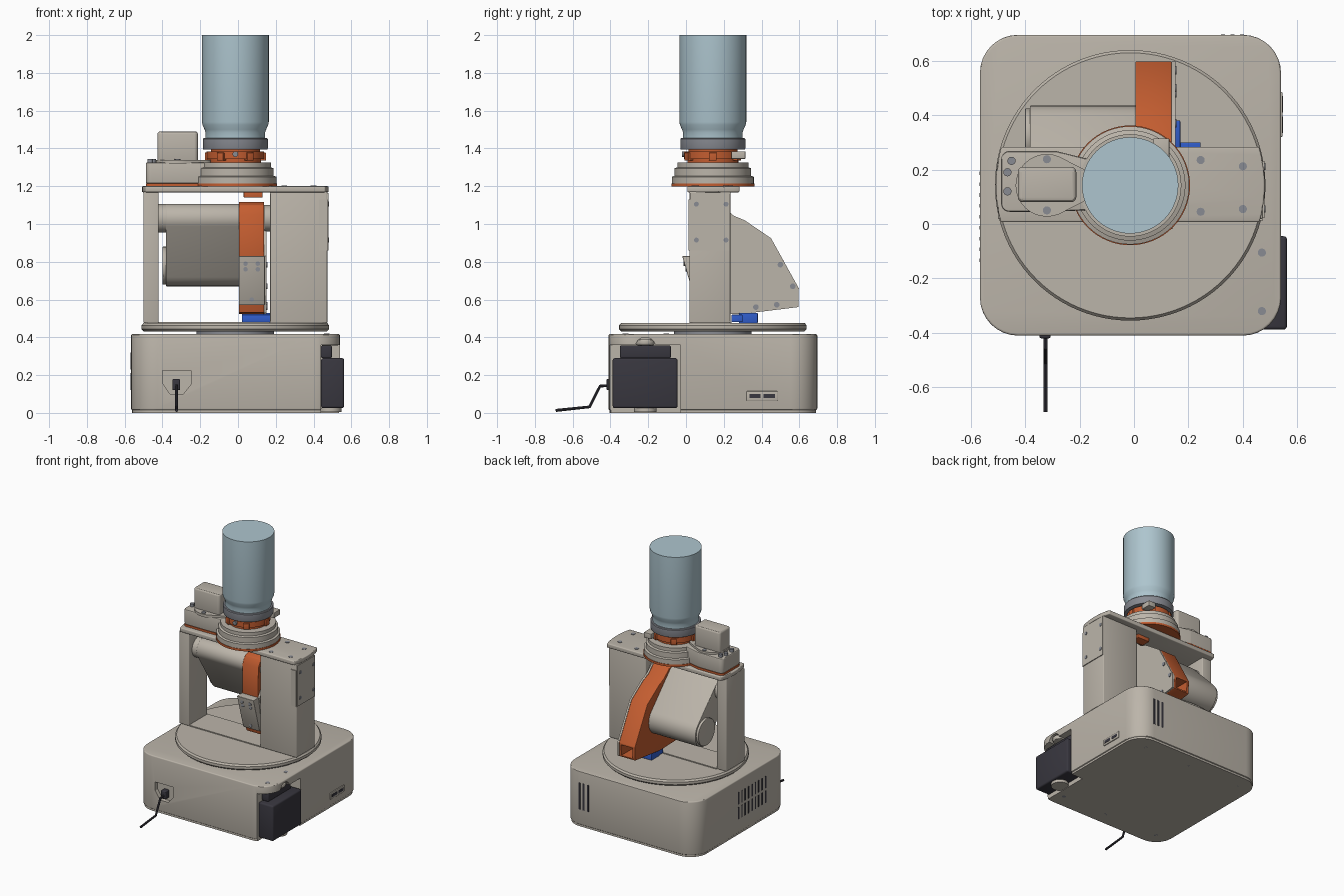
import bpy, bmesh, math
from mathutils import Vector, Matrix
from mathutils.geometry import convex_hull_2d

if "Cube" in bpy.data.objects:
    bpy.data.objects.remove(bpy.data.objects["Cube"])

def material(name, rgb):
    m = bpy.data.materials.new(name)
    m.use_nodes = True
    m.diffuse_color = (*rgb, 1)
    m.node_tree.nodes["Principled BSDF"].inputs["Base Color"].default_value = (*rgb, 1)
    return m

beige = material("warm beige", (0.50, 0.46, 0.40))
orange = material("burnt orange", (0.55, 0.11, 0.03))
glass = material("pale blue", (0.42, 0.56, 0.62))
grey = material("steel grey", (0.25, 0.26, 0.29))
black = material("charcoal", (0.04, 0.038, 0.05))
blue = material("bright blue", (0.03, 0.11, 0.60))

CX, CY = -0.014, 0.142   # turntable axis
parts, cutters = [], []

def finish(name, bm, mat, bevel=0):
    bmesh.ops.recalc_face_normals(bm, faces=bm.faces)
    me = bpy.data.meshes.new(name)
    bm.to_mesh(me)
    bm.free()
    ob = bpy.data.objects.new(name, me)
    bpy.context.collection.objects.link(ob)
    me.materials.append(mat)
    if bevel:
        b = ob.modifiers.new("Bevel", "BEVEL")
        b.width, b.segments, b.limit_method = bevel, 3, "ANGLE"
    parts.append(ob)
    return ob

def prism(name, pts, axis, lo, hi, mat, bevel=0):
    """Extrude a 2D outline along an axis (yz, xz or xy outline)."""
    place = {"x": lambda a, b, t: (t, a, b), "y": lambda a, b, t: (a, t, b),
             "z": lambda a, b, t: (a, b, t)}[axis]
    bm = bmesh.new()
    f = bm.faces.new([bm.verts.new(place(a, b, lo)) for a, b in pts])
    ext = bmesh.ops.extrude_face_region(bm, geom=[f])["geom"]
    bmesh.ops.translate(bm, vec=place(0, 0, hi - lo),
                        verts=[v for v in ext if isinstance(v, bmesh.types.BMVert)])
    return finish(name, bm, mat, bevel)

def box(name, x, y, z, mat, bevel=0):
    return prism(name, [(x[0], y[0]), (x[1], y[0]), (x[1], y[1]), (x[0], y[1])],
                 "z", z[0], z[1], mat, bevel)

def circle(a, b, r, n=32):
    return [(a + r * math.cos(math.tau * i / n), b + r * math.sin(math.tau * i / n)) for i in range(n)]

def hull(pts):
    return [pts[i] for i in convex_hull_2d([Vector(p) for p in pts])]

def rounded(x, y, r):
    return hull([p for a in (x[0] + r, x[1] - r) for b in (y[0] + r, y[1] - r) for p in circle(a, b, r)])

def lathe(name, profile, mat, n=64):
    bm = bmesh.new()
    vs = [bm.verts.new((r, 0, z)) for r, z in profile]
    es = [bm.edges.new(e) for e in zip(vs, vs[1:])]
    bmesh.ops.spin(bm, geom=vs + es, cent=(0, 0, 0), axis=(0, 0, 1), angle=math.tau,
                   steps=n, use_duplicate=False)
    bmesh.ops.remove_doubles(bm, verts=bm.verts, dist=1e-5)
    bmesh.ops.translate(bm, verts=bm.verts, vec=(CX, CY, 0))
    return finish(name, bm, mat)

def cut(target, cutter):
    m = target.modifiers.new("Cut", "BOOLEAN")
    m.operation, m.object, m.solver = "DIFFERENCE", cutter, "EXACT"
    parts.remove(cutter)
    cutters.append(cutter)
    cutter.hide_render = True

def screws(name, points, axis, lo, hi, r=0.015):
    for i, (a, b) in enumerate(points):
        prism(f"{name}_{i + 1}", circle(a, b, r, 16), axis, lo, hi, grey)

# Base housing with corner bay for the power unit
base = prism("base_housing", rounded((-0.566, 0.54), (-0.41, 0.695), 0.14), "z", 0.015, 0.417, beige, 0.008)
cut(base, box("bay_cutter", (0.44, 0.7), (-0.5, -0.03), (-0.1, 0.36), beige))
cut(base, prism("arch_cutter", circle(-0.215, 0.345, 0.055), "x", 0.44, 0.7, beige))
cut(base, prism("socket_cutter", [(-0.40, 0.225), (-0.25, 0.225), (-0.25, 0.15), (-0.29, 0.10),
                                  (-0.36, 0.10), (-0.40, 0.16)], "y", -0.5, -0.38, beige))
foot = prism("base_plate", rounded((-0.56, 0.534), (-0.404, 0.689), 0.135), "z", 0, 0.015, beige)
cut(foot, box("foot_cutter", (0.44, 0.7), (-0.5, -0.03), (-0.1, 0.1), beige))
box("power_unit", (0.44, 0.562), (-0.388, -0.045), (0.025, 0.29), black, 0.012)
box("power_unit_cap", (0.44, 0.497), (-0.35, -0.08), (0.29, 0.357), black, 0.008)
prism("bay_knob", circle(0.487, -0.215, 0.05), "z", 0.357, 0.392, beige, 0.012)
prism("bay_foot", circle(0.487, -0.215, 0.06), "z", 0.004, 0.025, beige)
screws("base_screw", [(0.47, -0.105), (0.47, -0.32)], "z", 0.41, 0.419)
screws("bottom_screw", [(x, y) for x in (-0.45, 0, 0.38) for y in (-0.3, 0.58)], "z", -0.001 + 0.001, 0.01)

# Side port and vent slots
box("side_port", (0.535, 0.546), (0.32, 0.485), (0.065, 0.115), beige, 0.004)
for y in (0.335, 0.41):
    box("port_slot", (0.54, 0.548), (y, y + 0.06), (0.08, 0.10), black)
for i in range(3):
    x = 0.32 + 0.035 * i
    box("back_vent", (x, x + 0.015), (0.69, 0.697), (0.13, 0.33), black)
for i in range(9):
    for z in (0.12, 0.23):
        y = -0.14 + 0.04 * i
        box("side_vent", (-0.568, -0.56), (y, y + 0.013), (z, z + 0.09), black)

# Power cable and plug
box("cable_plug", (-0.347, -0.307), (-0.42, -0.37), (0.12, 0.18), black, 0.006)
curve = bpy.data.curves.new("power_cable", "CURVE")
curve.dimensions, curve.bevel_depth, curve.bevel_resolution, curve.use_fill_caps = "3D", 0.008, 2, True
path = [(-0.40, 0.145), (-0.455, 0.142), (-0.51, 0.032), (-0.69, 0.013)]
spline = curve.splines.new("POLY")
spline.points.add(len(path) - 1)
for p, (y, z) in zip(spline.points, path):
    p.co = (-0.325, y, z, 1)
cable = bpy.data.objects.new("power_cable", curve)
bpy.context.collection.objects.link(cable)
curve.materials.append(black)
parts.append(cable)

# Turntable
lathe("turntable_neck", [(0, 0.41), (0.205, 0.41), (0.205, 0.44), (0, 0.44)], grey)
lathe("turntable", [(0, 0.432), (0.485, 0.432), (0.497, 0.444), (0.497, 0.463), (0.487, 0.475), (0, 0.475)], beige, 96)
box("floor_plate", (-0.42, 0.17), (0.02, 0.24), (0.474, 0.482), beige)

# Yoke: two posts and a bridge with ends that follow the turntable
box("right_post", (0.17, 0.473), (0.018, 0.235), (0.475, 1.172), beige, 0.006)
box("left_post", (-0.5, -0.42), (0.018, 0.235), (0.475, 1.172), beige, 0.006)
arc = [CX + math.sqrt(0.494 ** 2 - (0.007 + 0.0276 * i - CY) ** 2) for i in range(11)]
side = [(x, 0.007 + 0.0276 * i) for i, x in enumerate(arc)]
prism("bridge", side + [(2 * CX - x, y) for x, y in reversed(side)], "z", 1.168, 1.2, beige, 0.006)
box("post_panel", (0.471, 0.479), (0.022, 0.231), (0.86, 1.165), beige)
box("post_front_panel", (0.43, 0.474), (0.012, 0.02), (0.86, 1.13), beige)
screws("post_screw", [(y, z) for y in (0.055, 0.212) for z in (0.915, 1.105)], "x", 0.475, 0.483, 0.013)
screws("bridge_screw", [(0.245, 0.235), (0.40, 0.212), (0.245, 0.045), (0.40, 0.055)], "z", 1.195, 1.203)

# Tilting motor pod on its pivot
pod = hull(circle(0.13, 1.03, 0.077) + circle(0.325, 0.78, 0.11))
prism("motor_pod", pod, "x", -0.382, 0.01, beige, 0.004)
prism("pod_end_cap", circle(0.325, 0.78, 0.1), "x", -0.4, -0.38, beige, 0.004)
prism("left_pivot", circle(0.13, 1.03, 0.075), "x", -0.42, -0.38, beige)
prism("right_pivot", circle(0.13, 1.03, 0.07), "x", 0.14, 0.172, beige)

# Tilting arm with side cover, open tail and front bracket
arm_outline = [(0.045, 1.05), (0.075, 1.1), (0.13, 1.118), (0.19, 1.1), (0.25, 1.045), (0.31, 1.02),
               (0.45, 0.925), (0.597, 0.66), (0.595, 0.56), (0.29, 0.523), (0.09, 0.53), (0.04, 0.83)]
arm = prism("arm", arm_outline, "x", 0.005, 0.138, orange, 0.004)
cut(arm, box("tail_cutter", (0.025, 0.12), (0.42, 0.7), (0.57, 0.65), orange))
prism("arm_side_cover", arm_outline[3:], "x", 0.138, 0.152, beige)
screws("cover_screw", [(0.5, 0.785), (0.565, 0.67), (0.48, 0.573), (0.37, 0.56)], "x", 0.148, 0.157)
prism("arm_bracket", [(-0.02, 0.83), (0.06, 0.83), (0.1, 0.57), (0.055, 0.57)], "x", 0.004, 0.142, beige, 0.004)
for x, z in ((0.04, 0.79), (0.105, 0.79), (0.04, 0.76), (0.105, 0.76), (0.073, 0.6)):
    y = -0.02 + 0.29 * (0.83 - z)
    screws("bracket_screw", [(x, z)], "y", y - 0.004, y + 0.02, 0.012)
box("bridge_stop", (0.03, 0.13), (0.08, 0.2), (1.14, 1.17), orange, 0.004)
box("blue_connector", (0.02, 0.17), (0.28, 0.38), (0.475, 0.53), blue, 0.004)
box("blue_plug", (0.02, 0.245), (0.24, 0.3), (0.48, 0.52), blue, 0.004)

# Rotating mount on the bridge
lathe("mount_gasket", [(0, 1.199), (0.22, 1.199), (0.22, 1.215), (0, 1.215)], orange)
lathe("mount_rings", [(0, 1.215), (0.217, 1.215), (0.217, 1.25), (0.203, 1.255), (0.203, 1.295),
                      (0.188, 1.3), (0.188, 1.325), (0, 1.325)], beige)
gear_outline = hull(rounded((-0.488, -0.26), (0.045, 0.268), 0.03) + circle(-0.15, CY, 0.09))
prism("drive_gasket", gear_outline, "z", 1.199, 1.215, orange)
prism("drive_housing", gear_outline, "z", 1.215, 1.325, beige, 0.006)
prism("drive_collar", hull(circle(-0.32, CY, 0.115) + circle(-0.2, CY, 0.06)), "z", 1.32, 1.34, beige)
prism("drive_motor", rounded((-0.427, -0.212), (0.08, 0.21), 0.02), "z", 1.325, 1.49, beige, 0.015)
screws("drive_screw", [(-0.45, 0.232), (-0.32, 0.238), (-0.32, 0.05), (-0.465, 0.19), (-0.465, 0.12)], "z", 1.32, 1.345)

# Clamp and bottle
lathe("clamp_core", [(0, 1.32), (0.135, 1.32), (0.135, 1.345), (0.152, 1.345), (0.152, 1.385),
                     (0.13, 1.385), (0.13, 1.4), (0, 1.4)], orange)
for i in range(6):
    a = math.tau * i / 6 + math.pi / 6
    lug = box("clamp_lug", (-0.02, 0.02), (0.12, 0.162), (1.335, 1.378), orange, 0.003)
    lug.data.transform(Matrix.Translation((CX, CY, 0)) @ Matrix.Rotation(a, 4, "Z"))
box("clamp_latch", (0.07, 0.13), (0.24, 0.315), (1.345, 1.385), beige, 0.004)
screws("clamp_screw", [(CX, 1.37)], "y", -0.022, 0.0)
lathe("collar_ring", [(0, 1.395), (0.17, 1.395), (0.172, 1.4), (0.172, 1.45), (0.168, 1.455), (0, 1.455)], grey)
lathe("bottle", [(0, 1.455), (0.158, 1.455), (0.158, 1.485), (0.163, 1.5), (0.174, 1.525),
                 (0.177, 1.54), (0.177, 2.0), (0, 2.0)], glass)

# Bake modifiers, drop cutters, shade
bpy.ops.object.select_all(action="DESELECT")
for ob in parts:
    ob.select_set(True)
bpy.context.view_layer.objects.active = parts[0]
bpy.ops.object.convert(target="MESH")
for ob in cutters:
    bpy.data.objects.remove(ob)
bpy.ops.object.shade_smooth_by_angle(angle=math.radians(30))
